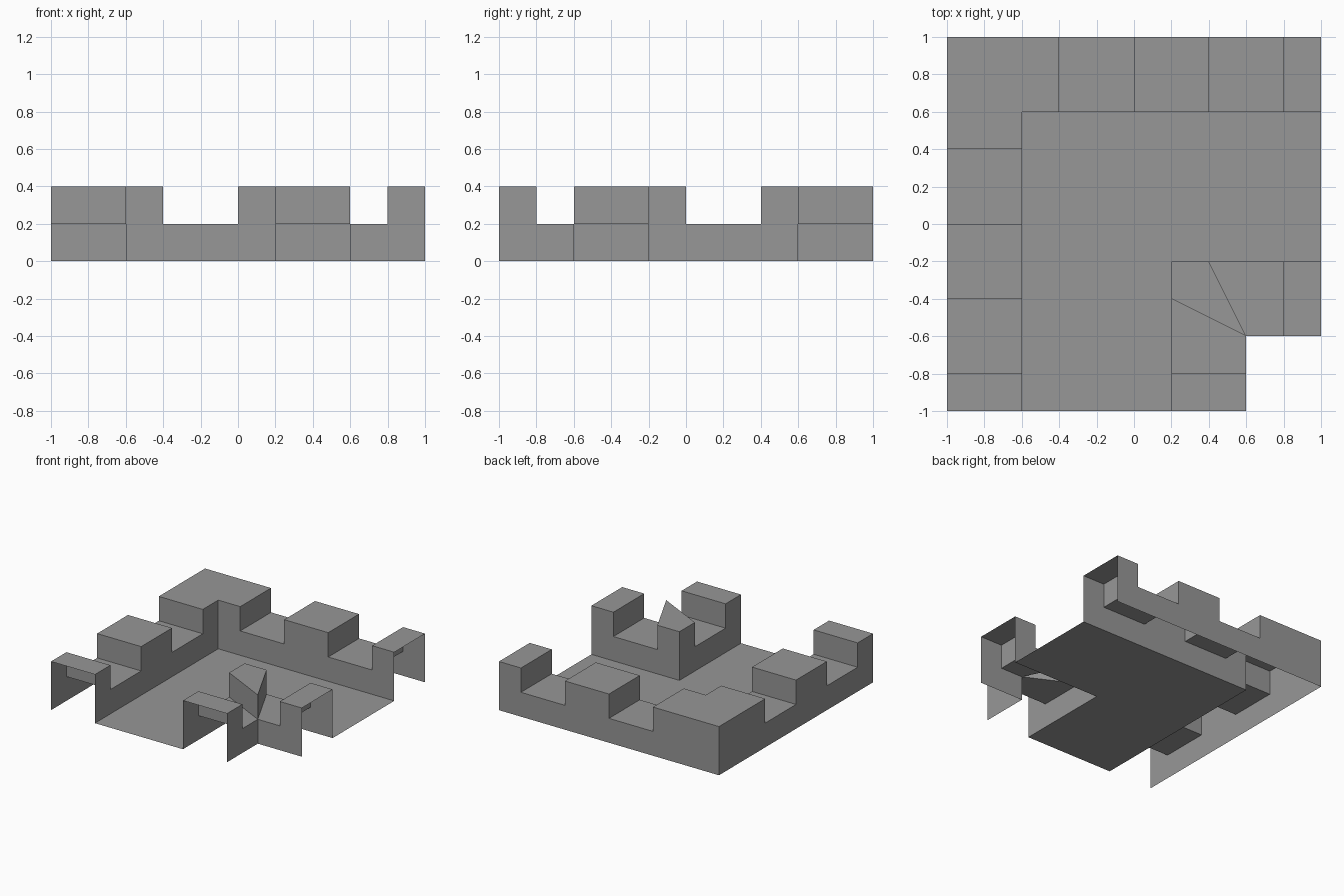
import bpy
import bmesh

LOW, HIGH = 0.2, 0.4

cube = bpy.data.objects.get("Cube")
if cube:
    bpy.data.objects.remove(cube, do_unlink=True)

stone = bpy.data.materials.new("stone grey")
stone.use_nodes = True
colour = (0.31, 0.31, 0.31, 1)
stone.diffuse_color = colour
stone.node_tree.nodes["Principled BSDF"].inputs["Base Color"].default_value = colour


def make_object(name, faces):
    """Join loose polygons into one flat-shaded mesh object."""
    bm = bmesh.new()
    for face in faces:
        bm.faces.new([bm.verts.new(p) for p in face])
    bmesh.ops.remove_doubles(bm, verts=bm.verts, dist=0.0001)
    mesh = bpy.data.meshes.new(name)
    bm.to_mesh(mesh)
    bm.free()
    mesh.materials.append(stone)
    obj = bpy.data.objects.new(name, mesh)
    bpy.context.collection.objects.link(obj)


def mirrored(cells):
    """Reflect footprints over the tile's diagonal, keeping them counter-clockwise."""
    return [([(-y, -x) for x, y in reversed(poly)], top) for poly, top in cells]


def box(x0, x1, y0, y1):
    return [(x0, y0), (x1, y0), (x1, y1), (x0, y1)]


def hollow_wall(name, cells):
    """Raise footprints to their heights; wall ends on the tile border stay open."""
    heights = {}
    for poly, top in cells:
        for a, b in zip(poly, poly[1:] + poly[:1]):
            heights[a, b] = top
    faces = []
    for poly, top in cells:
        faces.append([(x, y, top) for x, y in poly])
        for a, b in zip(poly, poly[1:] + poly[:1]):
            base = heights.get((b, a), 0)
            open_end = a[1] == b[1] == -1 or a[0] == b[0] == 1
            if base < top and not open_end:
                faces.append([(*a, base), (*b, base), (*b, top), (*a, top)])
    make_object(name, faces)


# Outer battlement: one arm of merlons and gaps, mirrored, plus the corner block
cuts = [-1, -0.8, -0.4, 0, 0.4, 0.6]
arm = [(box(-1, -0.6, y0, y1), LOW if i % 2 else HIGH)
       for i, (y0, y1) in enumerate(zip(cuts, cuts[1:]))]
corner = [(box(-1, -0.6, 0.6, 1), HIGH)]
hollow_wall("outer_battlement", arm + mirrored(arm) + corner)

# Inner battlement: short arm with a slanted gap, mirrored, plus the kite-shaped merlon
arm = [(box(0.2, 0.6, -1, -0.8), HIGH),
       ([(0.2, -0.8), (0.6, -0.8), (0.6, -0.6), (0.2, -0.4)], LOW)]
kite = [([(0.2, -0.4), (0.6, -0.6), (0.4, -0.2), (0.2, -0.2)], HIGH)]
hollow_wall("inner_battlement", arm + mirrored(arm) + kite)

# Floor between the battlements
outline = [(-0.6, -1), (0.2, -1), (0.2, -0.2), (1, -0.2), (1, 0.6), (-0.6, 0.6)]
make_object("floor", [[(x, y, 0) for x, y in outline]])
